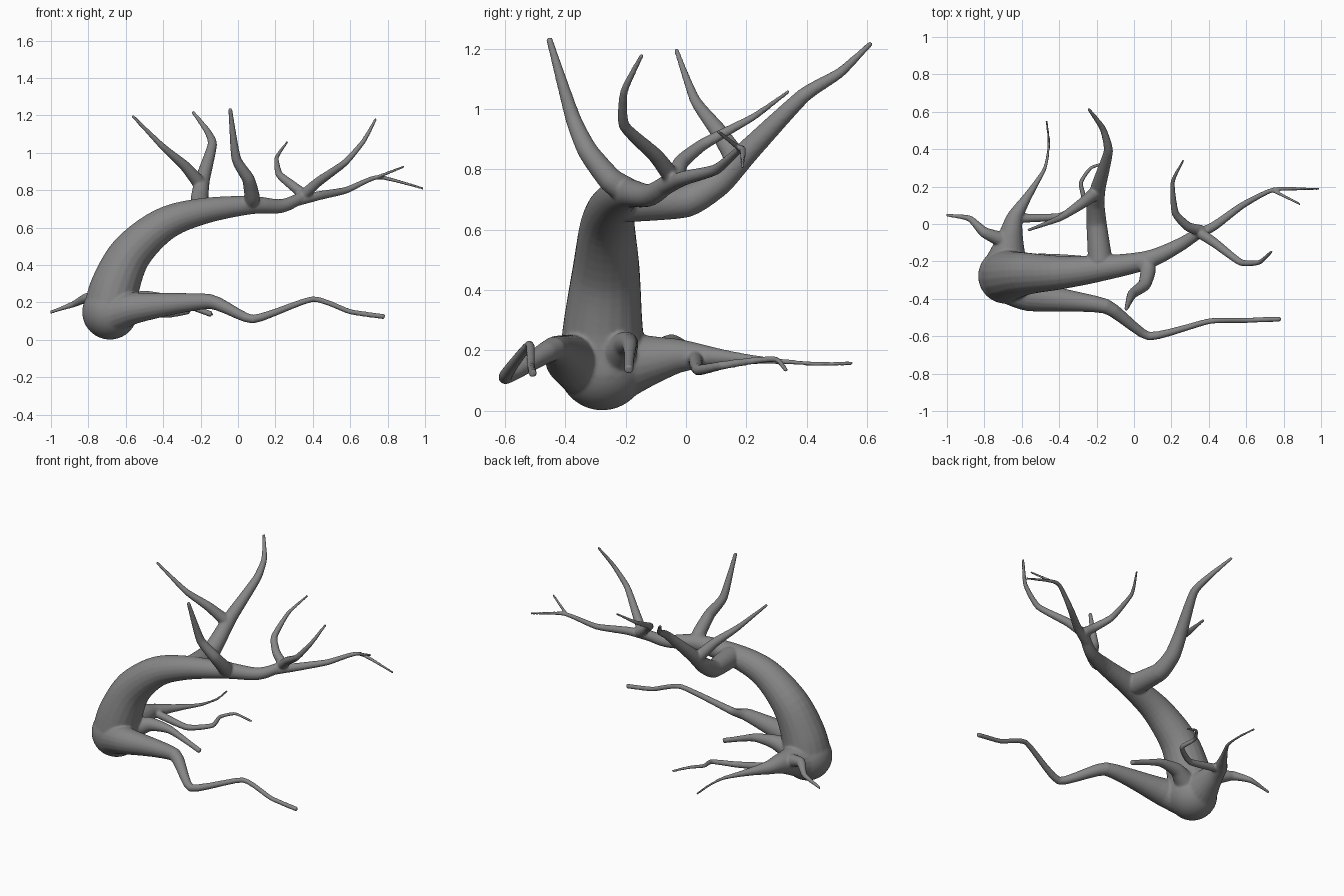
import bpy, bmesh, math
from mathutils import Vector, Matrix

SIDES, STEPS = 20, 5
bm = bmesh.new()


def spline(pts, bend):
    """Path through the points; a low bend keeps the gnarled kinks."""
    p = [Vector(q) for q in pts]
    p = [p[0] * 2 - p[1]] + p + [p[-1] * 2 - p[-2]]
    out = []
    for a, b, c, d in zip(p, p[1:], p[2:], p[3:]):
        m0, m1 = (c - a) * bend, (d - b) * bend
        for i in range(STEPS):
            t = i / STEPS
            out.append(b * (2*t**3 - 3*t*t + 1) + m0 * (t**3 - 2*t*t + t)
                       + c * (3*t*t - 2*t**3) + m1 * (t**3 - t*t))
    return out + [p[-2]]


def limb(r0, r1, power, *pts, bend=0.27):
    """Closed tube along the path, tapering from r0 to r1 by arc length."""
    pos = spline(pts, bend)
    dist = [0.0]
    for a, b in zip(pos, pos[1:]):
        dist.append(dist[-1] + (b - a).length)
    rings, side = [], None
    for i, q in enumerate(pos):
        t = (pos[min(i + 1, len(pos) - 1)] - pos[max(i - 1, 0)]).normalized()
        side = side or t.orthogonal()
        side = (side - t * side.dot(t)).normalized()
        up = t.cross(side)
        r = r1 + (r0 - r1) * max(0.0, 1 - dist[i] / dist[-1]) ** power
        rings.append([bm.verts.new(q + r * (side * math.cos(a) + up * math.sin(a)))
                      for a in (2 * math.pi * k / SIDES for k in range(SIDES))])
    for s0, s1 in zip(rings, rings[1:]):
        for k in range(SIDES):
            n = (k + 1) % SIDES
            bm.faces.new((s0[k], s0[n], s1[n], s1[k]))
    bm.faces.new(rings[0][::-1])
    bm.faces.new(rings[-1])


# rounded foot
bmesh.ops.create_icosphere(bm, subdivisions=4, radius=0.148,
                           matrix=Matrix.Translation((-.685, -.278, .149)))
# leaning trunk and far twigs
limb(.148, .03, 1.25, (-.685, -.278, .14), (-.655, -.275, .29), (-.57, -.265, .465),
     (-.4, -.26, .615), (-.2, -.24, .685), (.06, -.195, .72), (.23, -.12, .715),
     (.35, -.045, .765), bend=.48)
limb(.03, .007, 1.3, (.3, -.075, .74), (.43, -.01, .77), (.58, .1, .8),
     (.75, .185, .87), (.995, .187, .808))
limb(.01, .007, 1, (.74, .18, .868), (.89, .105, .927))

# large rear bough and its side branch
limb(.066, .009, 1.05, (-.18, -.2, .69), (-.2, 0, .695), (-.205, .11, .76), (-.19, .2, .855),
     (-.137, .39, 1.045), (-.167, .51, 1.12), (-.243, .615, 1.22))
limb(.038, .009, 1.4, (-.2, .17, .83), (-.285, .105, .93), (-.4, .03, 1.03), (-.565, -.033, 1.198))

# front upright branch
limb(.046, .011, 1.1, (.06, -.19, .725), (.075, -.25, .765), (.055, -.325, .86),
     (-.01, -.375, .97), (-.042, -.455, 1.237))

# two branches from the outer fork
limb(.03, .008, 1, (.34, -.04, .765), (.43, -.1, .845), (.57, -.205, .945),
     (.67, -.205, 1.06), (.738, -.145, 1.182))
limb(.03, .007, 1.2, (.36, -.035, .77), (.29, -.015, .825), (.22, .06, .885),
     (.207, .225, .975), (.265, .342, 1.06))

# long front root
limb(.11, .014, 3, (-.69, -.31, .13), (-.55, -.385, .17), (-.15, -.44, .205),
     (.08, -.6, .11), (.4, -.52, .218), (.6, -.515, .15), (.785, -.508, .123))

# rear root, its offshoot and the left side root
limb(.135, .007, 3, (-.69, -.25, .145), (-.655, -.04, .18), (-.63, .05, .18),
     (-.48, .29, .165), (-.455, .43, .155), (-.468, .555, .157))
limb(.026, .008, 1.2, (-.64, .03, .18), (-.4, .04, .135), (-.27, .12, .15),
     (-.285, .22, .165), (-.23, .3, .17), (-.132, .333, .132))
limb(.045, .009, 1.5, (-.69, -.09, .19), (-.8, -.045, .225), (-.88, .03, .19), (-1.005, .048, .146))

# short root beneath the trunk
limb(.075, .016, 2.5, (-.62, -.24, .17), (-.5, -.2, .22), (-.36, -.187, .215), (-.14, -.19, .135))

me = bpy.data.meshes.new("bare_tree")
bm.to_mesh(me)
bm.free()
tree = bpy.data.objects.new("bare_tree", me)
bpy.context.collection.objects.link(tree)

# dark grey bark
bark = bpy.data.materials.new("bark")
bark.diffuse_color = (.24, .24, .24, 1)
me.materials.append(bark)

# fuse the limbs into one skin and soften the joints
fuse = tree.modifiers.new("fuse", 'REMESH')
fuse.mode = 'VOXEL'
fuse.voxel_size = 0.006
fuse.use_smooth_shade = True
soft = tree.modifiers.new("soften", 'SMOOTH')
soft.factor = 0.5
soft.iterations = 7
